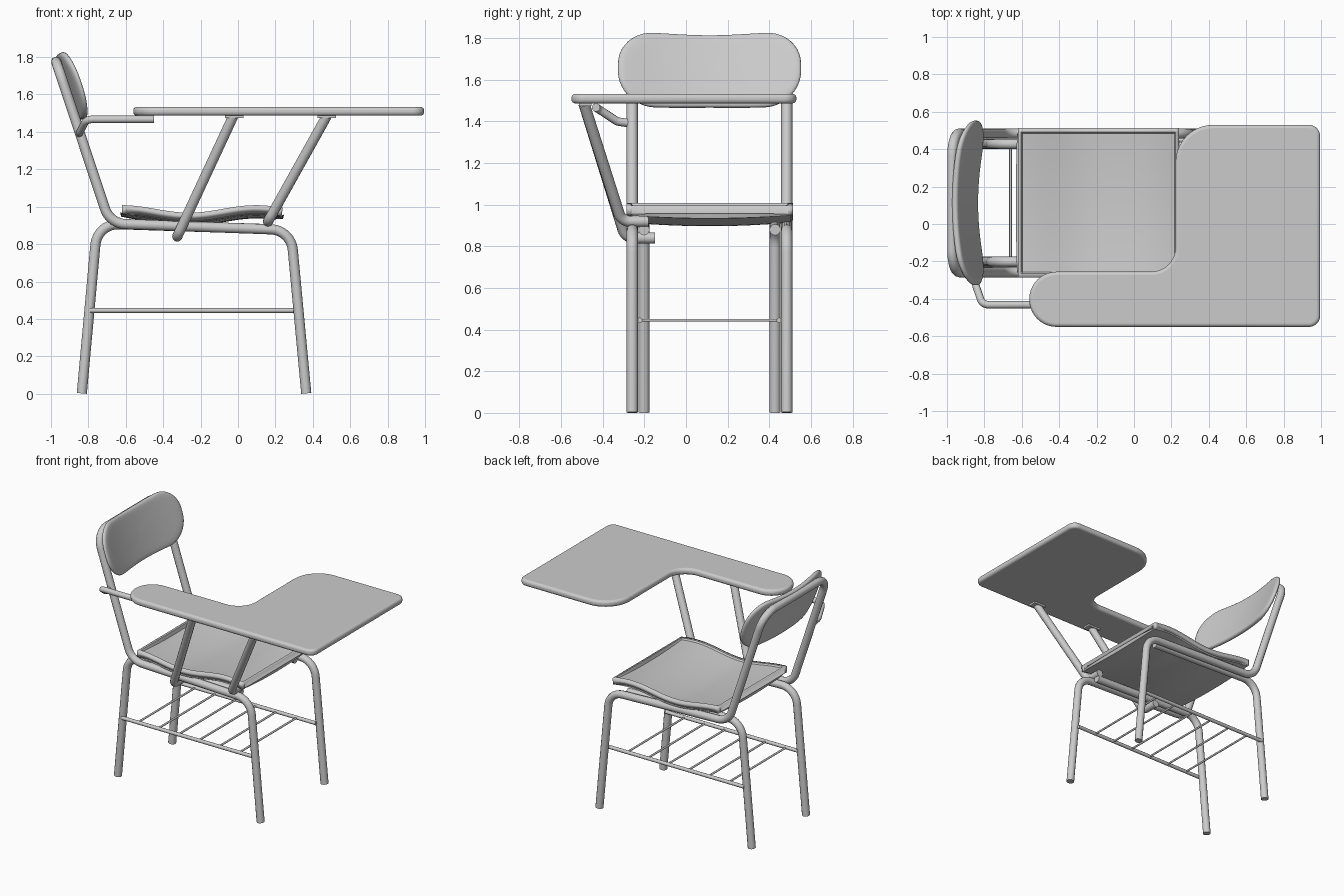
import bpy, bmesh, math
from mathutils import Vector

if "Cube" in bpy.data.objects:
    bpy.data.objects.remove(bpy.data.objects["Cube"])

YC = 0.113   # seat centre line


def finish(ob, angle=40):
    bpy.ops.object.select_all(action='DESELECT')
    ob.select_set(True)
    bpy.context.view_layer.objects.active = ob
    if ob.type == 'CURVE':
        bpy.ops.object.convert(target='MESH')
    bpy.ops.object.shade_smooth_by_angle(angle=math.radians(angle))
    return bpy.context.object


def rounded(pts, radii, closed=False, n=8):
    """Replace each corner of a path by a true arc of the given radius."""
    pts = [Vector(p) for p in pts]
    out = []
    for i, p in enumerate(pts):
        r = radii[i]
        if r == 0 or (not closed and i in (0, len(pts) - 1)):
            out.append(p)
            continue
        a = (pts[i - 1] - p).normalized()
        b = (pts[(i + 1) % len(pts)] - p).normalized()
        half = a.angle(b) / 2
        c = p + (a + b).normalized() * (r / math.sin(half))
        s = p + a * (r / math.tan(half)) - c
        e = p + b * (r / math.tan(half)) - c
        w = s.angle(e)
        for k in range(n + 1):
            t = k / n
            out.append(c + (s * math.sin((1 - t) * w) + e * math.sin(t * w)) / math.sin(w))
    return out


def tube(name, pts, radius, bend=0.1):
    path = rounded(pts, [bend] * len(pts))
    cu = bpy.data.curves.new(name, 'CURVE')
    cu.dimensions = '3D'
    cu.bevel_depth = radius
    cu.bevel_resolution = 4
    cu.use_fill_caps = True
    sp = cu.splines.new('POLY')
    sp.points.add(len(path) - 1)
    for q, p in zip(sp.points, path):
        q.co = (*p, 1)
    ob = bpy.data.objects.new(name, cu)
    bpy.context.collection.objects.link(ob)
    return finish(ob)


def mesh_object(name, bm):
    bmesh.ops.recalc_face_normals(bm, faces=bm.faces)
    me = bpy.data.meshes.new(name)
    bm.to_mesh(me)
    bm.free()
    ob = bpy.data.objects.new(name, me)
    bpy.context.collection.objects.link(ob)
    return ob


# Main frame: front leg, seat rail, back post, over the top and down again
half = [(0.365, 0.002), (0.283, 0.875), (-0.685, 0.91), (-0.972, 1.775)]
yo = 0.371
frame = [(x, YC - yo, z) for x, z in half] + [(x, YC + yo, z) for x, z in reversed(half)]
tube("main_frame", frame, 0.027, 0.12)

# Back legs and book rack side rods
for side, s in (("right", -1), ("left", 1)):
    y = YC + s * 0.315
    tube(side + "_back_leg", [(-0.835, y, 0.002), (-0.752, y, 0.91), (0.17, y, 0.88)], 0.027, 0.12)
    y = YC + s * 0.335
    tube(side + "_rack_rod", [(-0.79, y, 0.445), (0.32, y, 0.445)], 0.013)

# Book rack cross bars
for i in range(6):
    x = -0.66 + i * 0.165
    tube("rack_bar_%d" % (i + 1), [(x, YC - 0.335, 0.445), (x, YC + 0.335, 0.445)], 0.007)

# Seat: wavy dished panel with a thin raised rim
bm = bmesh.new()
xs = [-0.62, -0.603] + [-0.596 + i * 0.812 / 24 for i in range(25)] + [0.223, 0.24]
ys = [-0.4, -0.378] + [-0.37 + i * 0.74 / 24 for i in range(25)] + [0.378, 0.4]
grid = []
for i, x in enumerate(xs):
    row = []
    for j, y in enumerate(ys):
        t = (x + 0.62) / 0.86
        z = 0.988 + 0.02 * math.cos(2.4 * math.pi * t)
        if 1 < i < len(xs) - 2 and 1 < j < len(ys) - 2:
            z -= 0.01 + 0.016 * (1 - (y / 0.37) ** 2)
        row.append(bm.verts.new((x, YC + y, z)))
    grid.append(row)
for i in range(len(xs) - 1):
    for j in range(len(ys) - 1):
        bm.faces.new((grid[i][j], grid[i + 1][j], grid[i + 1][j + 1], grid[i][j + 1]))
seat = mesh_object("seat", bm)
mod = seat.modifiers.new("thickness", 'SOLIDIFY')
mod.thickness = 0.045
mod.offset = -1 if seat.data.polygons[0].normal.z > 0 else 1
finish(seat, 30)

# Backrest: curved stadium-shaped pad with a rounded edge, tilted back
outline = rounded([(-0.44, -0.188, 0), (0.44, -0.188, 0), (0.44, 0.188, 0), (-0.44, 0.188, 0)],
                  [0.17] * 4, True, 10)
dense = []
for i, p in enumerate(outline):
    q = outline[(i + 1) % len(outline)]
    n = 12 if (q - p).length > 0.2 else 1
    dense += [p.lerp(q, k / n) for k in range(n)]
front = [(0.04, 1), (0.25, 1), (0.45, 1), (0.65, 1), (0.82, 1), (0.92, 0.95), (0.97, 0.75), (0.993, 0.4)]
profile = front + [(1, 0)] + [(r, -h) for r, h in reversed(front)]
bm = bmesh.new()
tilt = Vector((-0.317, 0, 0.948))
out = Vector((0.948, 0, 0.317))
rings = []
for r, h in profile:
    ring = []
    for p in dense:
        u, v = p.x * r, p.y * r
        if abs(u) < 0.3:                      # slight pinch at mid width
            v *= 1 - 0.03 * math.cos(u / 0.3 * math.pi / 2) ** 2
        co = Vector((-0.903, YC + u, 1.64)) + tilt * v + out * (0.018 * h + 0.06 * (u / 0.44) ** 2)
        ring.append(bm.verts.new(co))
    rings.append(ring)
m = len(dense)
for a, b in zip(rings, rings[1:]):
    for k in range(m):
        bm.faces.new((a[k], a[(k + 1) % m], b[(k + 1) % m], b[k]))
bm.faces.new(rings[0])
bm.faces.new(rings[-1])
finish(mesh_object("backrest", bm), 50)

# Writing top: L-shaped board with rounded corners and edges
corners = [(-0.56, -0.55, 0), (0.995, -0.55, 0), (0.995, 0.53, 0),
           (0.222, 0.53, 0), (0.222, -0.255, 0), (-0.56, -0.255, 0)]
shape = rounded(corners, [0.146, 0.06, 0.06, 0.2, 0.13, 0.146], True, 10)
bm = bmesh.new()
face = bm.faces.new([bm.verts.new((p.x, p.y, 1.487)) for p in shape])
ext = bmesh.ops.extrude_face_region(bm, geom=[face])
bmesh.ops.translate(bm, vec=(0, 0, 0.046),
                    verts=[g for g in ext["geom"] if isinstance(g, bmesh.types.BMVert)])
desk = mesh_object("writing_top", bm)
bev = desk.modifiers.new("edge", 'BEVEL')
bev.width = 0.018
bev.segments = 4
bev.limit_method = 'ANGLE'
bev.angle_limit = math.radians(50)
finish(desk)

# Slanted desk supports with mounting plates
tube("rear_desk_support", [(-0.025, -0.49, 1.485), (-0.325, -0.29, 0.84), (-0.325, -0.15, 0.84)], 0.027, 0.06)
tube("front_desk_support", [(0.475, -0.49, 1.485), (0.16, -0.31, 0.92), (0.16, -0.18, 0.92)], 0.027, 0.06)
for name, x in (("rear_plate", -0.02), ("front_plate", 0.475)):
    bpy.ops.mesh.primitive_cube_add(size=1, location=(x, -0.485, 1.481))
    plate = bpy.context.object
    plate.name = name
    plate.scale = (0.1, 0.06, 0.014)

# Arm from the back post to the desk
tube("desk_arm", [(-0.85, -0.26, 1.39), (-0.845, -0.33, 1.4), (-0.81, -0.432, 1.467),
                  (-0.45, -0.432, 1.467)], 0.02, 0.045)
